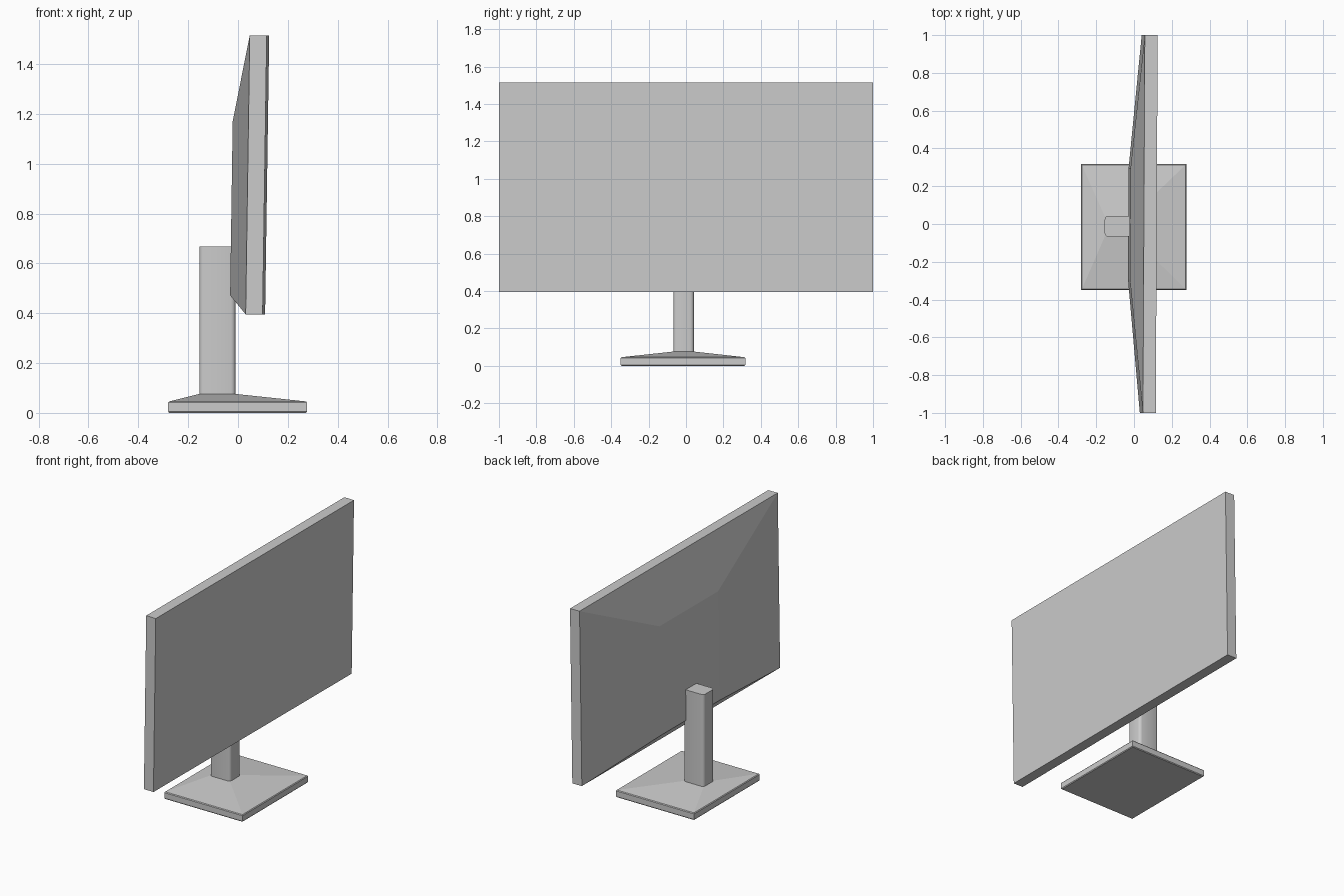
import bpy, bmesh
from math import radians

if "Cube" in bpy.data.objects:
    bpy.data.objects.remove(bpy.data.objects["Cube"])


def loft(name, rings):
    """Closed solid through a stack of four-cornered rings."""
    bm = bmesh.new()
    loops = [[bm.verts.new(p) for p in ring] for ring in rings]
    for a, b in zip(loops, loops[1:]):
        for i in range(4):
            j = (i + 1) % 4
            bm.faces.new((a[i], a[j], b[j], b[i]))
    bm.faces.new(loops[0])
    bm.faces.new(loops[-1])
    bmesh.ops.recalc_face_normals(bm, faces=bm.faces)
    me = bpy.data.meshes.new(name)
    bm.to_mesh(me)
    bm.free()
    ob = bpy.data.objects.new(name, me)
    bpy.context.collection.objects.link(ob)
    return ob


def ring_z(x0, x1, y0, y1, z):
    return [(x0, y0, z), (x1, y0, z), (x1, y1, z), (x0, y1, z)]


def ring_x(x, hy, z0, z1):
    return [(x, -hy, z0), (x, hy, z0), (x, hy, z1), (x, -hy, z1)]


# Base: thin slab with a shallow pyramid rising to the post
B = (-0.28, 0.277, -0.349, 0.317)
e = 0.004
loft("base", [
    ring_z(B[0] + e, B[1] - e, B[2] + e, B[3] - e, 0.0),
    ring_z(*B, 0.005),
    ring_z(*B, 0.041),
    ring_z(B[0] + e, B[1] - e, B[2] + e, B[3] - e, 0.046),
    ring_z(-0.155, -0.01, -0.067, 0.042, 0.076),
])

# Post: square column with rounded upright edges
post = loft("post", [ring_z(-0.155, -0.01, -0.067, 0.042, z) for z in (0.07, 0.667)])
bm = bmesh.new()
bm.from_mesh(post.data)
upright = [ed for ed in bm.edges if abs(ed.verts[0].co.z - ed.verts[1].co.z) > 0.1]
bmesh.ops.bevel(bm, geom=upright, offset=0.018, segments=3, profile=0.5, affect='EDGES')
bm.to_mesh(post.data)
bm.free()
bpy.context.view_layer.objects.active = post
post.select_set(True)
bpy.ops.object.shade_smooth_by_angle(angle=radians(35))

# Screen panel: flat front, thin sides, tapered back housing; slightly tilted
panel = loft("screen_panel", [
    ring_x(0.068, 1.0, -0.56, 0.56),
    ring_x(0.0, 1.0, -0.56, 0.56),
    ring_x(-0.067, 0.295, -0.485, 0.213),
])
panel.location = (0.044, 0.0, 0.9555)
panel.rotation_euler = (0.0, 0.0147, -0.005)
